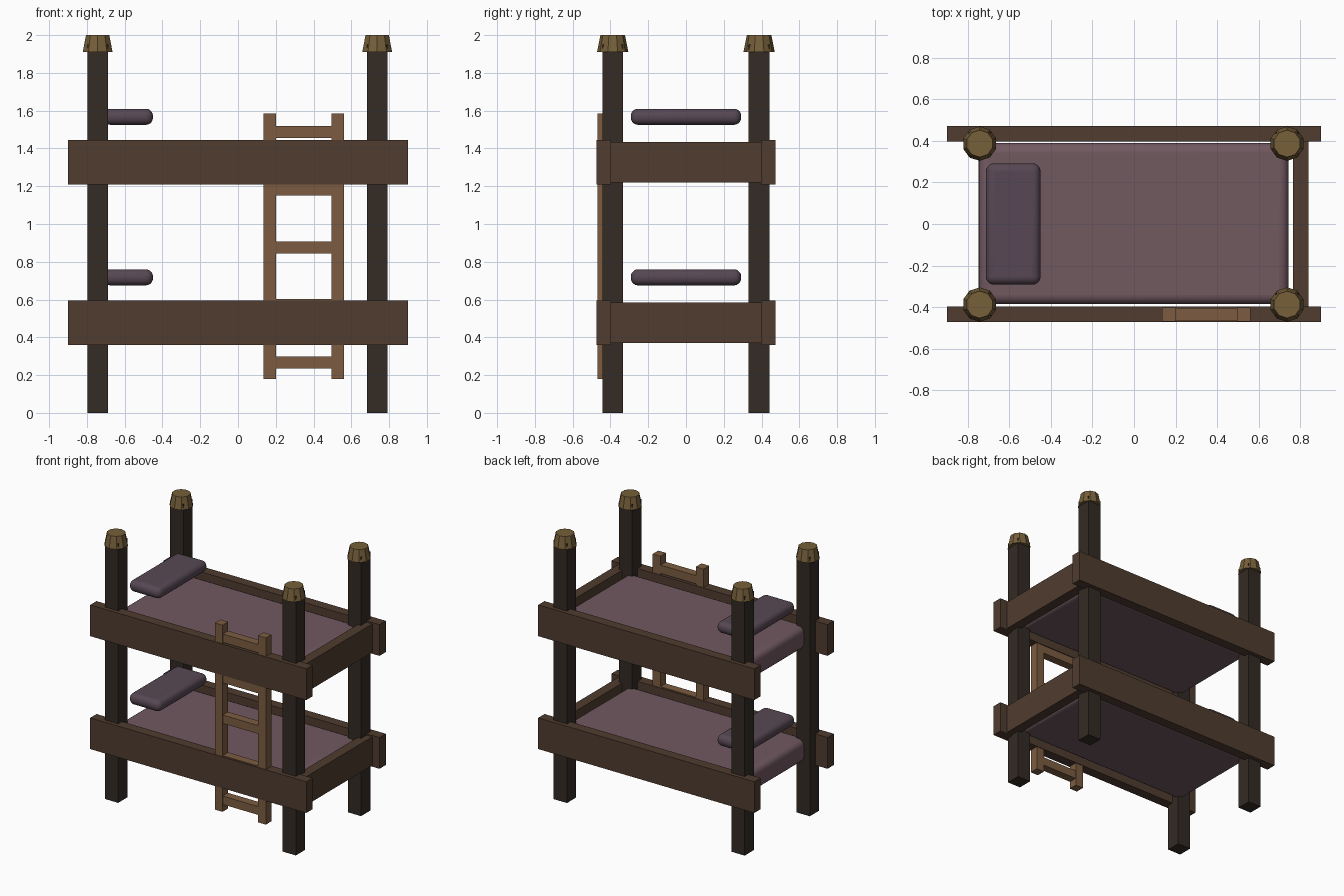
import bpy

if "Cube" in bpy.data.objects:
    bpy.data.objects.remove(bpy.data.objects["Cube"])


def material(name, color):
    m = bpy.data.materials.new(name)
    m.diffuse_color = (*color, 1)
    m.use_nodes = True
    m.node_tree.nodes["Principled BSDF"].inputs["Base Color"].default_value = m.diffuse_color
    return m


DARK = material("dark_wood", (0.034, 0.024, 0.018))
WOOD = material("rail_wood", (0.08, 0.045, 0.029))
LIGHT = material("ladder_wood", (0.2, 0.108, 0.052))
BRASS = material("cap_brass", (0.18, 0.115, 0.042))
SHEET = material("mattress_cloth", (0.165, 0.1, 0.118))
PILLOW = material("pillow_cloth", (0.095, 0.064, 0.087))


def box(name, mat, x, y, z, bevel=0):
    """Box from (min, max) ranges, optionally rounded."""
    r = (x, y, z)
    bpy.ops.mesh.primitive_cube_add(size=1, location=[(a + b) / 2 for a, b in r])
    o = bpy.context.object
    o.name = name
    o.scale = [b - a for a, b in r]
    bpy.ops.object.transform_apply(location=False, rotation=False, scale=True)
    o.data.materials.append(mat)
    if bevel:
        mod = o.modifiers.new("round", "BEVEL")
        mod.width = bevel
        mod.segments = 5
        bpy.ops.object.shade_smooth_by_angle()
    return o


# Posts with tapered ten-sided caps
for sx, px in (("left", -0.743), ("right", 0.737)):
    for sy, py in (("front", -0.388), ("back", 0.387)):
        box(f"{sy}_{sx}_post", DARK, (px - 0.055, px + 0.055),
            (py - 0.055, py + 0.055), (0, 1.95))
        bpy.ops.mesh.primitive_cone_add(vertices=10, radius1=0.083, radius2=0.065,
                                        depth=0.09, location=(px, py, 1.955))
        cap = bpy.context.object
        cap.name = f"{sy}_{sx}_post_cap"
        cap.data.materials.append(BRASS)

# Two bunks: side rails, one end rail, mattress and pillow
for level, z in (("lower", 0.36), ("upper", 1.21)):
    box(f"{level}_front_rail", WOOD, (-0.9, 0.9), (-0.473, -0.398), (z, z + 0.235))
    box(f"{level}_back_rail", WOOD, (-0.9, 0.9), (0.398, 0.473), (z, z + 0.235))
    box(f"{level}_end_rail", WOOD, (0.765, 0.84), (-0.4, 0.4), (z + 0.01, z + 0.225))
    box(f"{level}_mattress", SHEET, (-0.748, 0.744), (-0.386, 0.39),
        (z + 0.03, z + 0.2), 0.045)
    box(f"{level}_pillow", PILLOW, (-0.713, -0.45), (-0.292, 0.292),
        (z + 0.315, z + 0.4), 0.038)

# Ladder
for side, x in (("left", 0.135), ("right", 0.495)):
    box(f"ladder_{side}_stile", LIGHT, (x, x + 0.065), (-0.469, -0.402), (0.18, 1.585))
for i in range(5):
    z = 0.235 + 0.305 * i
    box(f"ladder_rung_{i + 1}", LIGHT, (0.195, 0.5), (-0.467, -0.404), (z, z + 0.063))
